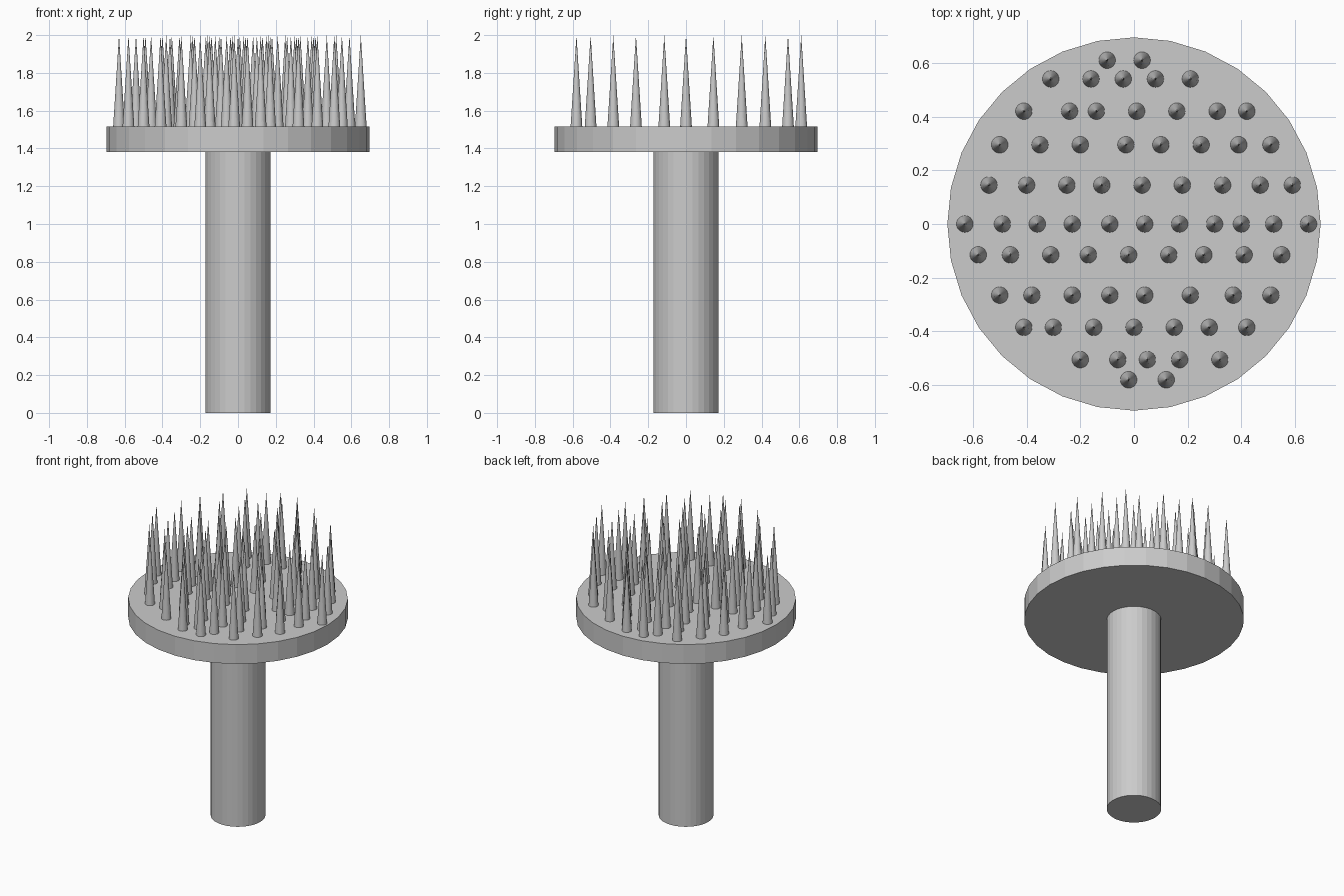
import bpy

cube = bpy.data.objects.get("Cube")
if cube:
    bpy.data.objects.remove(cube, do_unlink=True)

# Single grey material for the whole model
GREY = (0.6, 0.6, 0.6, 1)
grey = bpy.data.materials.new("plain grey")
grey.use_nodes = True
grey.diffuse_color = GREY
grey.node_tree.nodes["Principled BSDF"].inputs["Base Color"].default_value = GREY


def finish(name):
    obj = bpy.context.object
    obj.name = name
    obj.data.name = name
    obj.data.materials.append(grey)
    return obj


def cylinder(name, radius, bottom, top):
    bpy.ops.mesh.primitive_cylinder_add(
        vertices=32, radius=radius, depth=top - bottom,
        location=(0, 0, (bottom + top) / 2))
    return finish(name)


# Handle and round head plate
PLATE_BOTTOM, PLATE_TOP, TIP = 1.38, 1.515, 2.0
cylinder("handle", 0.173, 0, PLATE_BOTTOM)
cylinder("head_plate", 0.695, PLATE_BOTTOM, PLATE_TOP)

# Spikes in rows across the plate: row y, then the x of each spike (hundredths)
rows = {
    61: (-10, 3),
    54: (-31, -16, -4, 8, 21),
    42: (-41, -24, -14, 1, 16, 31, 42),
    29.5: (-50, -35, -20, -3, 10, 25, 39, 51),
    14.5: (-54, -40, -25, -12, 3, 18, 33, 47, 59),
    0: (-63, -49, -36, -23, -9, 4, 17, 30, 40, 52, 65),
    -11.5: (-58, -46, -31, -17, -2, 13, 26, 41, 55),
    -26.5: (-50, -38, -23, -9, 4, 21, 37, 51),
    -38.5: (-41, -30, -15, 0, 15, 28, 42),
    -50.5: (-20, -6, 5, 17, 32),
    -58: (-2, 12),
}

# One spike mesh, shared by every copy
bpy.ops.mesh.primitive_cone_add(
    vertices=32, radius1=0.031, radius2=0, depth=TIP - PLATE_TOP)
first_spike = finish("spike")
spike_mesh = first_spike.data
bpy.data.objects.remove(first_spike, do_unlink=True)

for y, xs in rows.items():
    for x in xs:
        spike = bpy.data.objects.new("spike", spike_mesh)
        spike.location = (x / 100, y / 100, (PLATE_TOP + TIP) / 2)
        bpy.context.collection.objects.link(spike)
